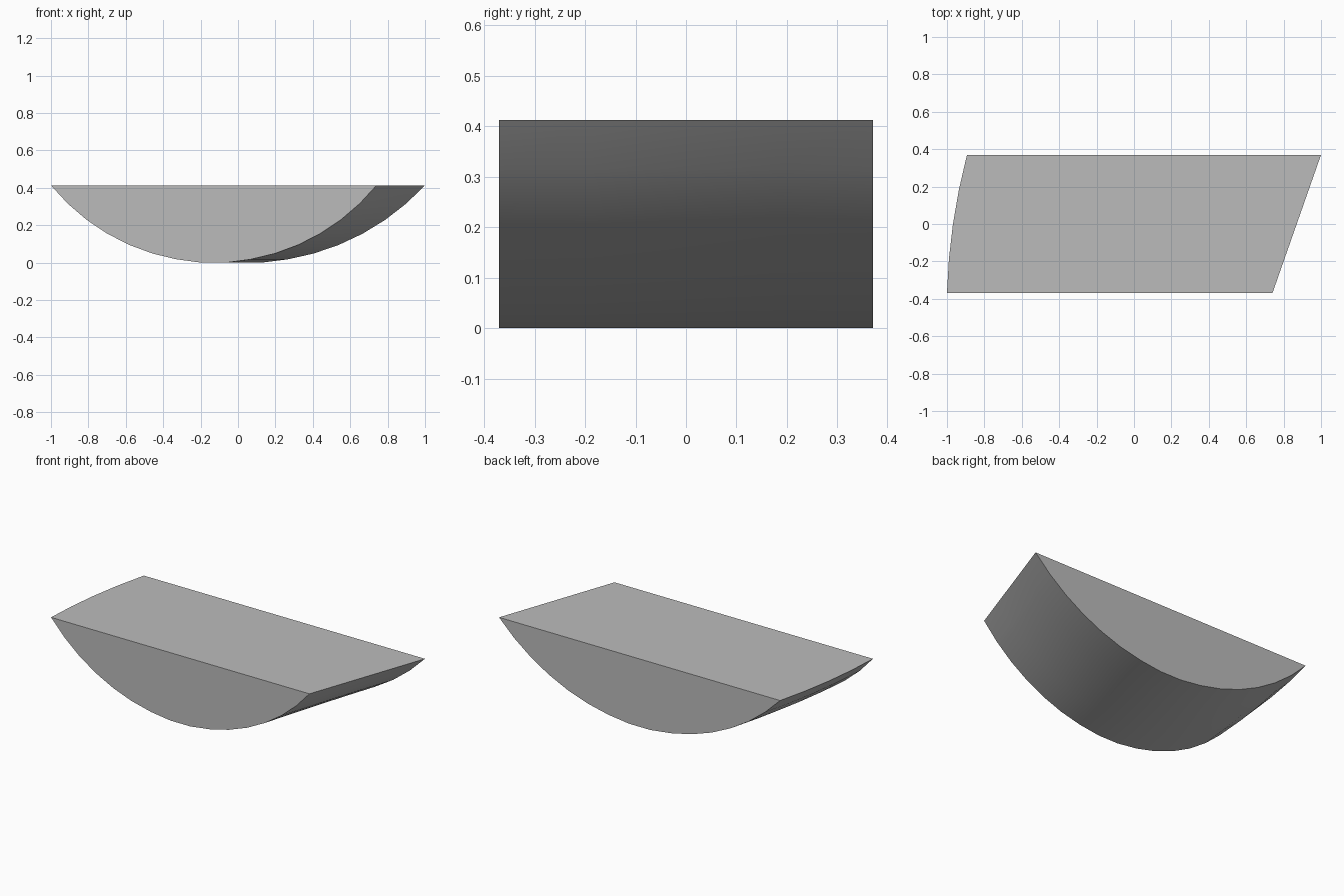
import bpy, bmesh, math

cube = bpy.data.objects.get("Cube")
if cube:
    bpy.data.objects.remove(cube, do_unlink=True)

HEIGHT, HALF_DEPTH = 0.413, 0.37
ROWS, SEGMENTS = 4, 15


def arc_section(bm, left, right, y):
    """Shallow circular arc hanging from a flat chord at the top."""
    half, mid = (right - left) / 2, (right + left) / 2
    radius = (half ** 2 + HEIGHT ** 2) / (2 * HEIGHT)
    sweep = math.asin(half / radius)
    verts = []
    for i in range(SEGMENTS + 1):
        a = sweep * (2 * i / SEGMENTS - 1)
        # the lowest facet rests on the ground
        z = max(0, HEIGHT + radius * (math.cos(sweep) - math.cos(a)))
        if abs(2 * i - SEGMENTS) == 1:
            z = 0
        verts.append(bm.verts.new((mid + radius * math.sin(a), y, z)))
    return verts


# Curved belly: sections swept from front to back, left edge bowed, right edge straight
bm = bmesh.new()
sections = []
for r in range(ROWS + 1):
    t = r / ROWS
    left = -1 + 0.021 * t + 0.086 * t * t
    right = 0.74 + 0.26 * t
    sections.append(arc_section(bm, left, right, HALF_DEPTH * (2 * t - 1)))

for a, b in zip(sections, sections[1:]):
    for i in range(SEGMENTS):
        bm.faces.new((a[i], a[i + 1], b[i + 1], b[i]))

# Flat front, back and top
bm.faces.new(sections[0])
bm.faces.new(sections[-1])
bm.faces.new([s[0] for s in sections] + [s[-1] for s in reversed(sections)])
bmesh.ops.recalc_face_normals(bm, faces=bm.faces)

mesh = bpy.data.meshes.new("curved_wedge")
bm.to_mesh(mesh)
bm.free()
wedge = bpy.data.objects.new("curved_wedge", mesh)
bpy.context.collection.objects.link(wedge)

# Plain grey material
grey = bpy.data.materials.new("plain_grey")
grey.use_nodes = True
color = (0.5, 0.5, 0.5, 1)
grey.diffuse_color = color
grey.node_tree.nodes["Principled BSDF"].inputs["Base Color"].default_value = color
mesh.materials.append(grey)

# Smooth belly with crisp rims
bpy.ops.object.select_all(action='DESELECT')
wedge.select_set(True)
bpy.context.view_layer.objects.active = wedge
bpy.ops.object.shade_smooth_by_angle(angle=math.radians(30))
